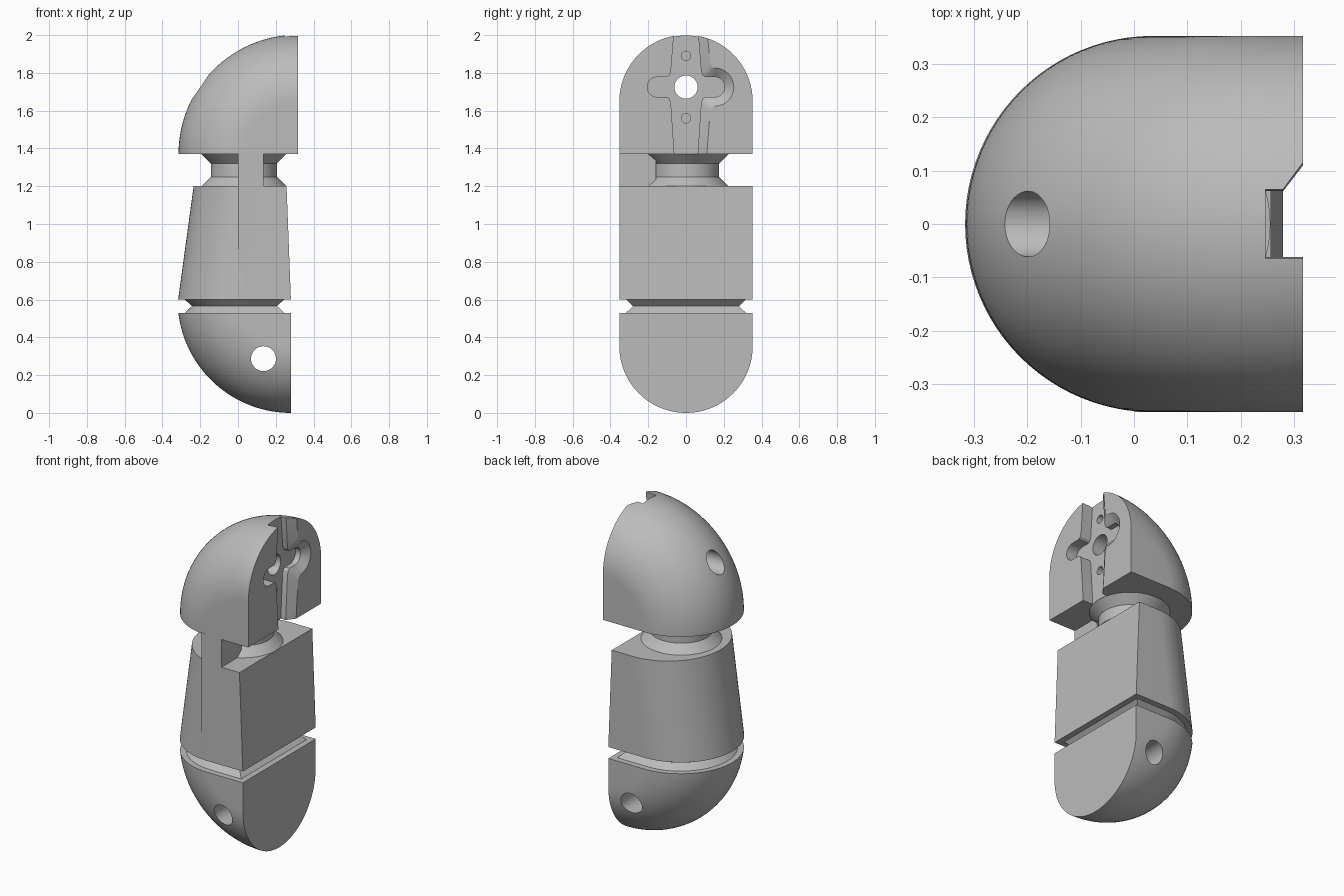
import bpy, bmesh
from math import sin, cos, pi, radians
from mathutils import Vector

if "Cube" in bpy.data.objects:
    bpy.data.objects.remove(bpy.data.objects["Cube"], do_unlink=True)

GREY = (0.5, 0.5, 0.5, 1)
grey = bpy.data.materials.new("plain grey")
grey.use_nodes = True
grey.diffuse_color = GREY
grey.node_tree.nodes["Principled BSDF"].inputs["Base Color"].default_value = GREY

R = 0.353       # half width of the whole finger
PIN_Z = 1.725   # height of the horn centre


def loft(name, rings):
    """Skin closed rings of equal length and cap both ends."""
    bm = bmesh.new()
    rows = [[bm.verts.new(p) for p in ring] for ring in rings]
    n = len(rows[0])
    for a, b in zip(rows, rows[1:]):
        for i in range(n):
            j = (i + 1) % n
            bm.faces.new((a[i], a[j], b[j], b[i]))
    bm.faces.new(rows[0][::-1])
    bm.faces.new(rows[-1])
    bmesh.ops.remove_doubles(bm, verts=bm.verts, dist=1e-5)
    bmesh.ops.recalc_face_normals(bm, faces=bm.faces)
    mesh = bpy.data.meshes.new(name)
    bm.to_mesh(mesh)
    bm.free()
    obj = bpy.data.objects.new(name, mesh)
    bpy.context.collection.objects.link(obj)
    mesh.materials.append(grey)
    return obj


def box(name, lo, hi):
    corners = [(lo[0], lo[1]), (hi[0], lo[1]), (hi[0], hi[1]), (lo[0], hi[1])]
    return loft(name, [[(x, y, z) for x, y in corners] for z in (lo[2], hi[2])])


def cylinder(name, start, axis, r, n=48):
    """Round bar from start along the vector axis."""
    axis, start = Vector(axis), Vector(start)
    u = axis.orthogonal().normalized()
    v = axis.normalized().cross(u)
    ring = [start + r * (cos(2 * pi * i / n) * u + sin(2 * pi * i / n) * v) for i in range(n)]
    return loft(name, [ring, [p + axis for p in ring]])


def u_ring(z, centre, flat, inset=0, n=48):
    """Half circle towards -x closed by a flat side towards +x."""
    r = R - inset
    arc = [(centre - r * sin(pi * i / n), r * cos(pi * i / n), z) for i in range(n + 1)]
    return arc + [(flat - inset, -r, z), (flat - inset, r, z)]


def quarter_dome(name, x, z, major, up, n=48):
    """Half-round profile swept a quarter turn about an axis along y."""
    profile = [(0, R)]
    profile += [(major + R * sin(pi * i / n), R * cos(pi * i / n)) for i in range(n + 1)]
    profile += [(0, -R)]
    rings = []
    for k in range(n + 1):
        a = pi / 2 * k / n
        rings.append([(x - r * cos(a), y, z + up * r * sin(a)) for r, y in profile])
    return loft(name, rings)


def horn_half(d, n=16):
    """One side of the cross-shaped pocket, from top to bottom, grown by d."""
    lobe = 0.053 + d
    upper = [(0.06 + d, 0.33), (0.08 + d, lobe + 0.03), (0.087 + d, lobe + 0.01), (0.1 + d, lobe)]
    arc = [(0.152 + lobe * sin(pi * i / n), lobe * cos(pi * i / n)) for i in range(n + 1)]
    lower = [(y, -h) for y, h in reversed(upper)]
    lower[-1] = (0.06 + d, -0.38)
    return upper + arc + lower


def cut(obj, cutters):
    bpy.context.view_layer.objects.active = obj
    for c in cutters:
        c.hide_render = True
        mod = obj.modifiers.new("cut", "BOOLEAN")
        mod.operation, mod.solver, mod.object = "DIFFERENCE", "EXACT", c
        bpy.ops.object.modifier_apply(modifier=mod.name)
        bpy.data.objects.remove(c, do_unlink=True)


# Fingertip-like upper dome with horn pocket, chamfered on one side
FACE = 0.317
upper_dome = quarter_dome("upper_dome", FACE, 1.37, 0.279, 1)
half = horn_half(0)
outline = half + [(-y, h) for y, h in reversed(half)]
pocket = loft("pocket_cutter", [[(x, y, PIN_Z + h) for y, h in outline] for x in (0.247, 0.4)])
rings = []
for x, d in ((0.28, 0), (FACE, 0.048), (FACE + 0.03, 0.048)):
    side = horn_half(d)
    side += [(0, side[-1][1]), (0, side[0][1])]
    rings.append([(x, y, PIN_Z + h) for y, h in side])
chamfer = loft("chamfer_cutter", rings)
cutters = [pocket, chamfer, cylinder("pin_cutter", (-0.5, 0, PIN_Z), (1, 0, 0), 0.0615)]
for dz in (-0.165, 0.165):
    cutters.append(cylinder("screw_cutter", (0.12, 0, PIN_Z + dz), (0.3, 0, 0), 0.025, 24))
cut(upper_dome, cutters)

# Round waisted neck
neck_profile = [(0.225, 1.37), (0.175, 1.32), (0.175, 1.25), (0.225, 1.2)]
neck = loft("neck", [[(0.031 + r * cos(pi * i / 32), r * sin(pi * i / 32), z) for i in range(64)]
                     for r, z in neck_profile])

# Leaning middle segment
middle = loft("middle_segment", [u_ring(0.6, 0.036, 0.28), u_ring(1.2, 0.118, 0.257)])

# Strip that bridges the neck on the front
bridge = box("bridge_strip", (0, -R, 0.75), (0.135, -0.16, 1.375))

# V groove between middle and lower segments
groove = loft("groove", [u_ring(0.6, 0.036, 0.28, 0.036), u_ring(0.565, 0.036, 0.28, 0.073),
                         u_ring(0.53, 0.036, 0.28, 0.036)])

# Lower dome, trimmed flat, with a cross hole
lower_dome = quarter_dome("lower_dome", 0.28, 0.6, 0.247, -1)
cut(lower_dome, [box("trim_cutter", (-1, -1, 0.53), (1, 1, 0.8)),
                 cylinder("hole_cutter", (0.135, -0.5, 0.287), (0, 1, 0), 0.066)])

# Smooth round surfaces, keep edges crisp
for obj in (upper_dome, neck, middle, bridge, groove, lower_dome):
    bpy.ops.object.select_all(action="DESELECT")
    obj.select_set(True)
    bpy.context.view_layer.objects.active = obj
    bpy.ops.object.shade_smooth_by_angle(angle=radians(25))
